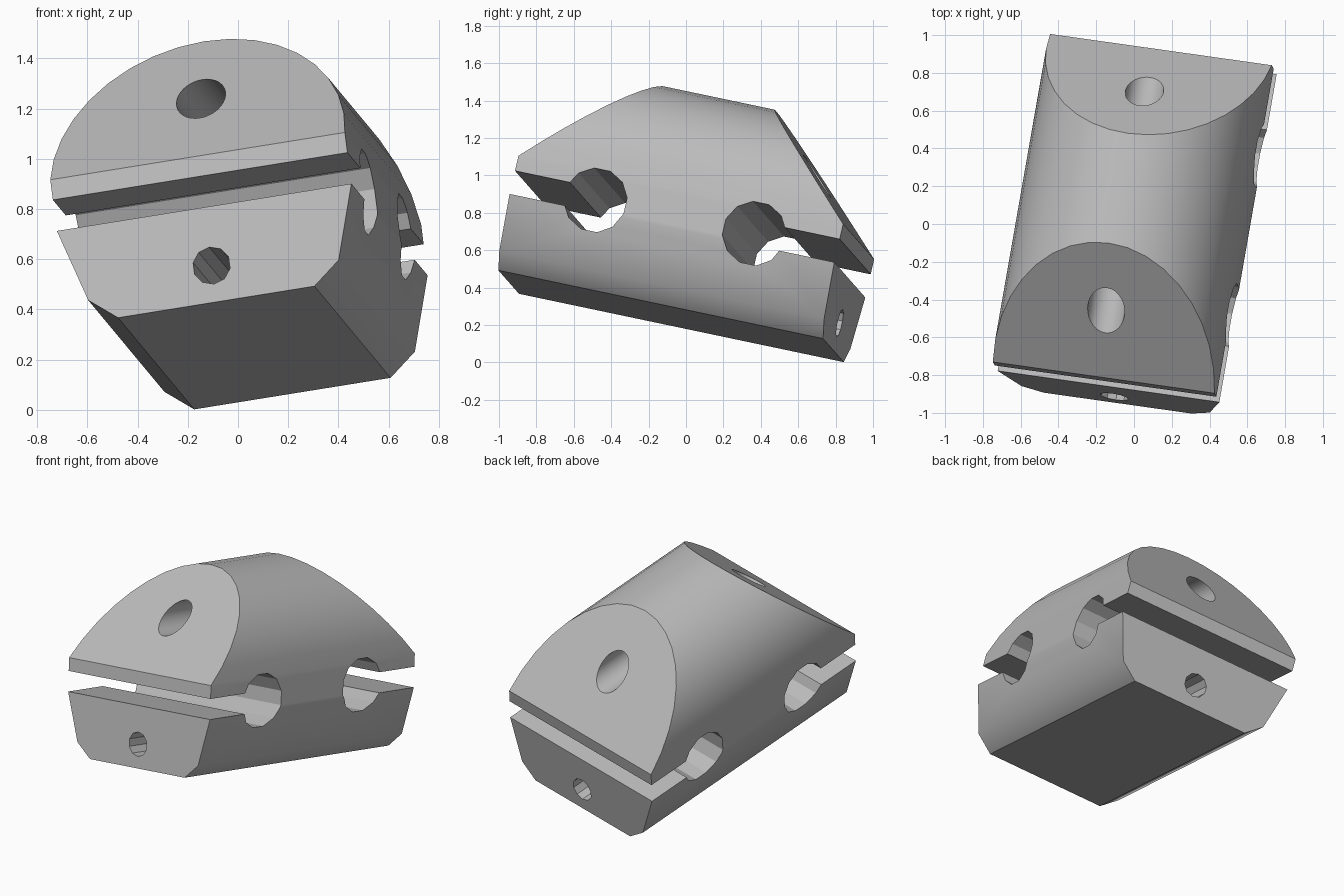
import bpy, bmesh, math
from mathutils import Matrix, Vector

cube = bpy.data.objects.get("Cube")
if cube:
    bpy.data.objects.remove(cube, do_unlink=True)

HALF_LEN = 0.9
SHOULDER = 0.6   # height where the round top starts
RADIUS = 0.6

grey = bpy.data.materials.new("plain grey")
grey.use_nodes = True
grey.diffuse_color = (0.5, 0.5, 0.5, 1)
grey.node_tree.nodes["Principled BSDF"].inputs["Base Color"].default_value = (0.5, 0.5, 0.5, 1)


def make_object(name, bm):
    bmesh.ops.recalc_face_normals(bm, faces=bm.faces)
    mesh = bpy.data.meshes.new(name)
    bm.to_mesh(mesh)
    bm.free()
    mesh.materials.append(grey)
    obj = bpy.data.objects.new(name, mesh)
    bpy.context.collection.objects.link(obj)
    return obj


def cylinder(name, sides, radius, depth, axis, centre, turn=0.0):
    bm = bmesh.new()
    bmesh.ops.create_cone(bm, cap_ends=True, segments=sides, radius1=radius,
                          radius2=radius, depth=depth,
                          matrix=Matrix.Translation(centre)
                          @ Matrix.Rotation(math.pi / 2, 4, axis)
                          @ Matrix.Rotation(turn, 4, 'Z'))
    return make_object(name, bm)


def box(name, size, centre):
    bm = bmesh.new()
    bmesh.ops.create_cube(bm, size=1, matrix=Matrix.Translation(centre)
                          @ Matrix.Diagonal((*size, 1)))
    return make_object(name, bm)


# Clamp body: chamfered base with a half round top, extruded lengthwise
arc = [(RADIUS * math.cos(math.pi * i / 18), SHOULDER + RADIUS * math.sin(math.pi * i / 18))
       for i in range(19)]
profile = [(-0.6, 0.39), (-0.51, 0.09), (-0.4, 0), (0.4, 0), (0.51, 0.09), (0.6, 0.39)] + arc
bm = bmesh.new()
end = bm.faces.new([bm.verts.new((x, -HALF_LEN, z)) for x, z in profile])
new = bmesh.ops.extrude_face_region(bm, geom=[end])["geom"]
bmesh.ops.translate(bm, vec=(0, 2 * HALF_LEN, 0),
                    verts=[v for v in new if isinstance(v, bmesh.types.BMVert)])
bmesh.ops.recalc_face_normals(bm, faces=bm.faces)

# Sloping ends
for side in (-1, 1):
    bmesh.ops.bisect_plane(bm, geom=bm.verts[:] + bm.edges[:] + bm.faces[:], dist=1e-5,
                           plane_co=(0, side * HALF_LEN, SHOULDER + 0.001),
                           plane_no=(0, side, 1), clear_outer=True)
    bmesh.ops.holes_fill(bm, edges=[e for e in bm.edges if e.is_boundary], sides=0)
body = make_object("clamp_body", bm)

# Bores along the length, cross holes and their slots
cutters = [cylinder("upper_bore", 32, 0.1, 3, 'X', (0, 0, 0.9)),
           cylinder("lower_bore", 10, 0.076, 3, 'X', (0, 0, 0.15))]
for side in (-1, 1):
    cutters.append(cylinder("cross_hole", 12, 0.172, 2, 'Y',
                            (0, side * 0.44, 0.455), math.radians(15)))
    cutters.append(box("slot", (2, 0.56, 0.128), (0, side * 0.72, 0.454)))

bpy.context.view_layer.objects.active = body
body.select_set(True)
for cutter in cutters:
    mod = body.modifiers.new("cut", 'BOOLEAN')
    mod.operation = 'DIFFERENCE'
    mod.solver = 'EXACT'
    mod.object = cutter
    bpy.ops.object.modifier_apply(modifier=mod.name)
    bpy.data.objects.remove(cutter, do_unlink=True)

# Smooth round top, crisp holes, soft line above the base chamfer
bpy.ops.object.shade_smooth_by_angle(angle=math.radians(25))
verts = body.data.vertices
for edge in body.data.edges:
    ends = [verts[i].co for i in edge.vertices]
    if all(abs(abs(c.x) - 0.51) < 0.01 and abs(c.z - 0.09) < 0.01 for c in ends):
        edge.use_edge_sharp = False

# Tilted resting pose
ex = Vector((0.978, -0.138, 0.157)).normalized()
ey = Vector((0.162, 0.966, -0.204))
ey = (ey - ex * ey.dot(ex)).normalized()
ez = ex.cross(ey)
pose = Matrix((ex, ey, ez)).transposed().to_4x4()
pose.translation = (0.065, -0.08, 0.247)
body.matrix_world = pose
